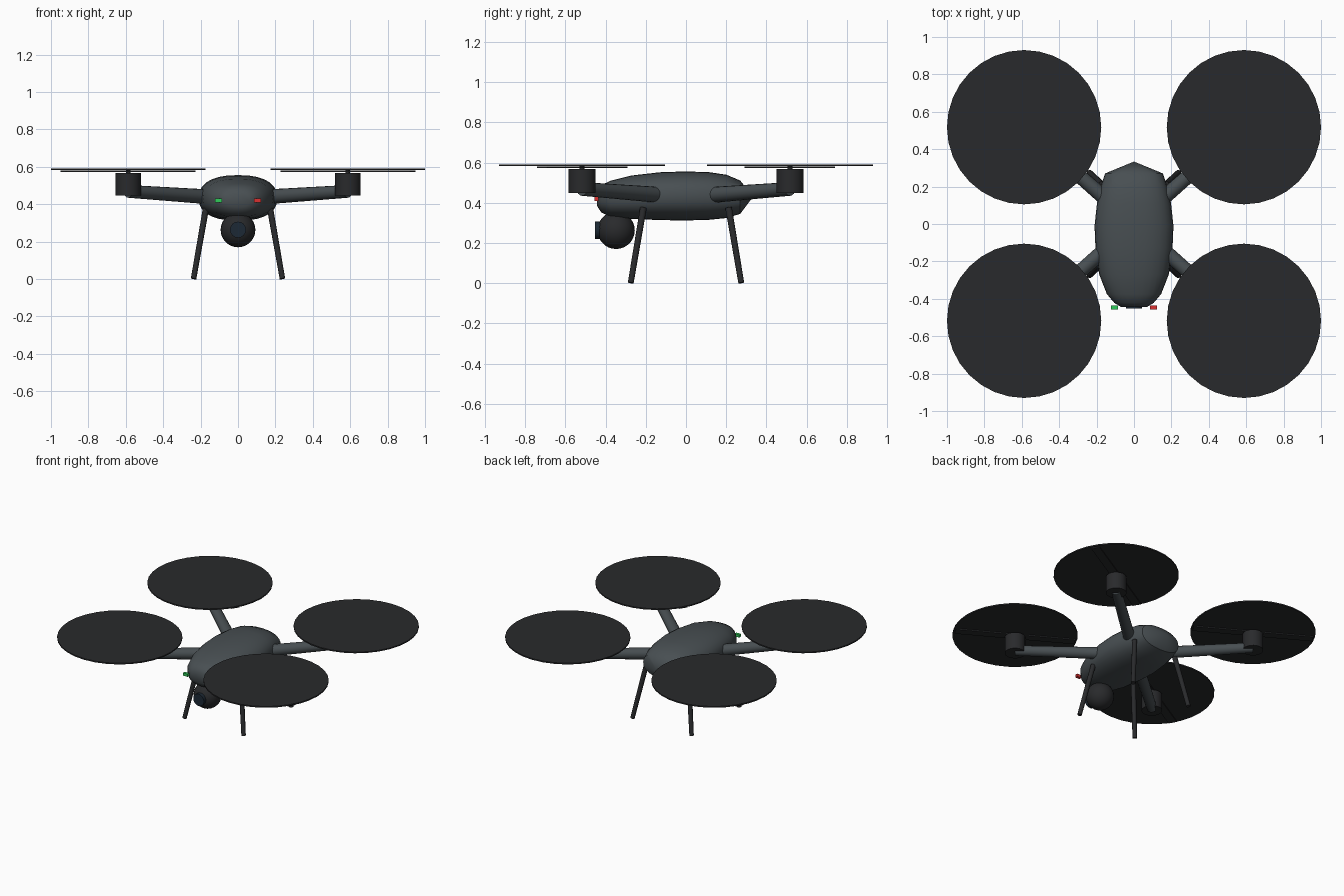
import bpy, bmesh, math
from mathutils import Vector

if "Cube" in bpy.data.objects:
    bpy.data.objects.remove(bpy.data.objects["Cube"])


def material(name, rgb):
    m = bpy.data.materials.new(name)
    m.diffuse_color = (*rgb, 1)
    m.use_nodes = True
    m.node_tree.nodes["Principled BSDF"].inputs["Base Color"].default_value = m.diffuse_color
    return m


BODY = material("body_grey", (0.065, 0.078, 0.085))
DARK = material("dark_grey", (0.022, 0.023, 0.025))
LENS = material("lens_blue", (0.012, 0.022, 0.035))
GREEN = material("green_light", (0.03, 0.6, 0.1))
RED = material("red_light", (0.7, 0.03, 0.03))


def finish(name, mat, smooth=True):
    ob = bpy.context.object
    ob.name = name
    ob.data.materials.append(mat)
    if smooth:
        bpy.ops.object.shade_smooth_by_angle(angle=math.radians(35))
    return ob


def rod(name, a, b, r1, r2, mat, sides=16):
    """Tapered cylinder from point a to point b."""
    a, b = Vector(a), Vector(b)
    d = b - a
    bpy.ops.mesh.primitive_cone_add(
        vertices=sides, radius1=r1, radius2=r2, depth=d.length,
        location=(a + b) / 2, rotation=d.to_track_quat('Z', 'Y').to_euler())
    return finish(name, mat)


def box(name, loc, size, mat, turn=0):
    bpy.ops.mesh.primitive_cube_add(size=1, location=loc, rotation=(0, 0, turn))
    bpy.context.object.scale = size
    return finish(name, mat, False)


# Body: rounded sections (y, half width, centre z, half height) lofted to a tail point
SECTIONS = [(-.443, .070, .420, .035), (-.422, .105, .420, .068), (-.375, .145, .420, .090),
            (-.27, .186, .428, .108), (-.13, .206, .433, .119), (-.01, .211, .434, .122),
            (.11, .198, .434, .119), (.20, .178, .432, .108), (.27, .155, .428, .083)]
SIDES = 28
bm = bmesh.new()
rings = []
for y, w, zc, h in SECTIONS:
    ring = []
    for i in range(SIDES):
        t = math.tau * i / SIDES
        c, s = math.cos(t), math.sin(t)
        ring.append(bm.verts.new((w * math.copysign(abs(c) ** .85, c), y,
                                  zc + h * math.copysign(abs(s) ** .85, s))))
    rings.append(ring)
tip = bm.verts.new((0, .334, .43))
for i in range(SIDES):
    j = (i + 1) % SIDES
    for a, b in zip(rings, rings[1:]):
        bm.faces.new((a[i], a[j], b[j], b[i]))
    bm.faces.new((rings[-1][i], rings[-1][j], tip))
bm.faces.new(rings[0])
bmesh.ops.recalc_face_normals(bm, faces=bm.faces)
mesh = bpy.data.meshes.new("body")
bm.to_mesh(mesh)
bm.free()
body = bpy.data.objects.new("body", mesh)
bpy.context.collection.objects.link(body)
bpy.context.view_layer.objects.active = body
body.select_set(True)
finish("body", BODY)

# Four corners: arm, motor, blade, spinning disc and leg
RX, RY = .5875, .5175
for sx, side in ((-1, "left"), (1, "right")):
    for sy, end in ((-1, "front"), (1, "back")):
        tag = f"{end}_{side}_"
        x, y = sx * RX, sy * RY
        rod(tag + "arm", (sx * .13, sy * .115, .438), (x, y, .469), .040, .034, BODY)
        rod(tag + "motor", (x, y, .448), (x, y, .568), .068, .068, DARK, 20)
        rod(tag + "motor_shaft", (x, y, .565), (x, y, .584), .012, .012, DARK, 12)
        box(tag + "blade", (x, y, .577), (.80, .058, .008), DARK, sx * sy * math.radians(30))
        rod(tag + "rotor_disc", (x, y, .582), (x, y, .591), .4125, .4125, DARK, 32)
        rod(tag + "leg", (sx * .2375, sy * .275, .002), (sx * .172, sy * .212, .375),
            .015, .017, DARK, 12)

# Camera ball and lens
bpy.ops.mesh.primitive_uv_sphere_add(segments=24, ring_count=14, radius=.093,
                                     location=(0, -.348, .263))
finish("camera_ball", DARK)
rod("camera_lens", (0, -.40, .264), (0, -.453, .264), .043, .043, LENS, 18)

# Position lights
box("left_light", (-.104, -.446, .42), (.036, .02, .02), GREEN)
box("right_light", (.104, -.446, .42), (.036, .02, .02), RED)
